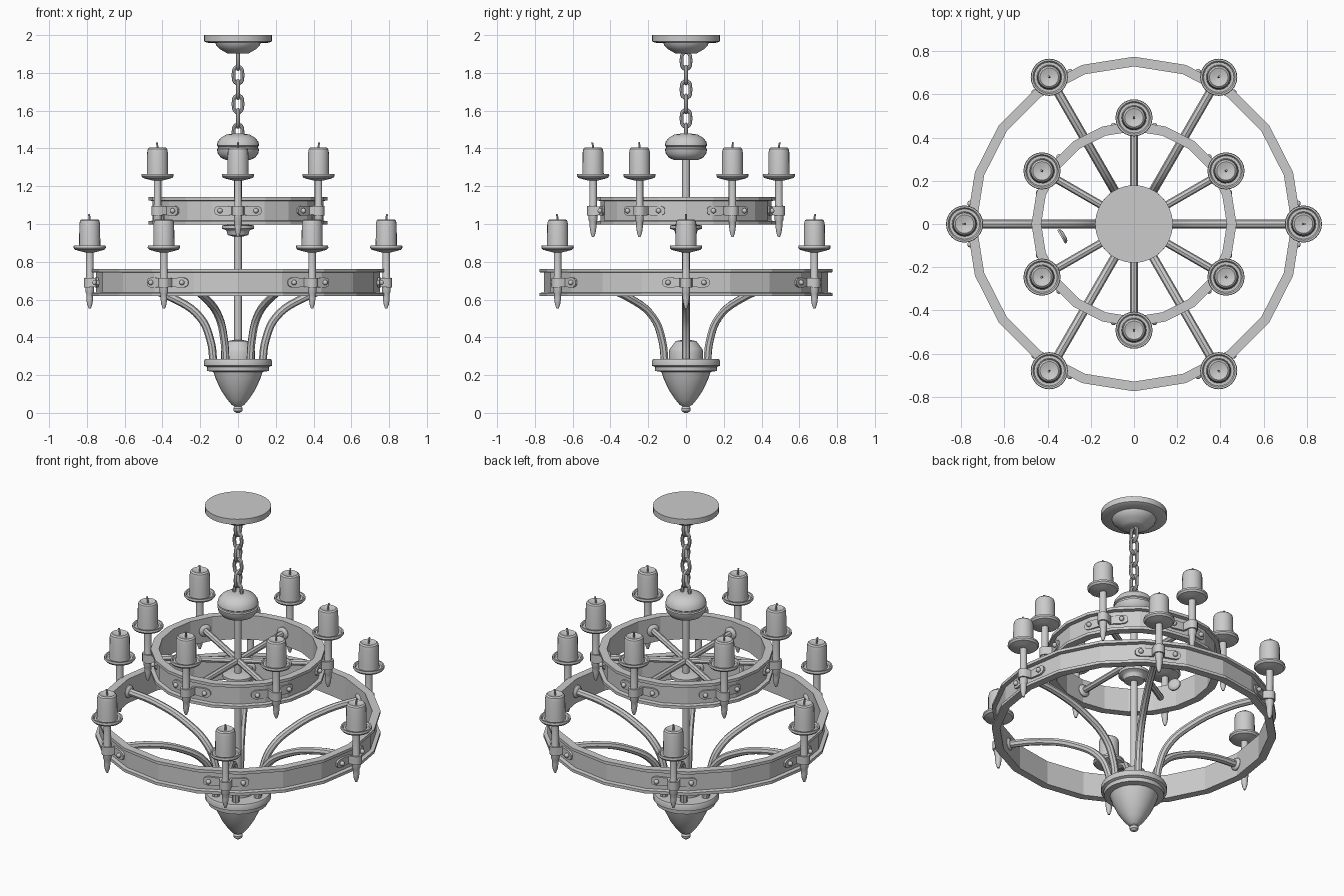
import bpy, bmesh
from math import sin, cos, pi, radians, asin, sqrt
from mathutils import Matrix, Vector

if "Cube" in bpy.data.objects:
    bpy.data.objects.remove(bpy.data.objects["Cube"])


def add(name, mesh, matrix=Matrix()):
    ob = bpy.data.objects.new(name, mesh)
    bpy.context.collection.objects.link(ob)
    ob.matrix_world = matrix
    return ob


def lathe_mesh(name, profile, seg=24, closed=False):
    # revolve (radius, z) points about z
    bm = bmesh.new()
    rows = [[bm.verts.new((r * cos(2 * pi * i / seg), r * sin(2 * pi * i / seg), z)) for i in range(seg)]
            for r, z in profile]
    pairs = list(zip(rows, rows[1:]))
    if closed:
        pairs.append((rows[-1], rows[0]))
    else:
        bm.faces.new(rows[0])
        bm.faces.new(rows[-1])
    for a, b in pairs:
        for i in range(seg):
            j = (i + 1) % seg
            bm.faces.new((a[i], a[j], b[j], b[i]))
    bmesh.ops.recalc_face_normals(bm, faces=bm.faces)
    me = bpy.data.meshes.new(name)
    bm.to_mesh(me)
    bm.free()
    return me


def tube_mesh(name, pts, rad, cyclic=False, smooth=True):
    cu = bpy.data.curves.new(name + "_path", 'CURVE')
    cu.dimensions = '3D'
    cu.bevel_depth = rad
    cu.bevel_resolution = 2
    cu.use_fill_caps = True
    cu.resolution_u = 5
    sp = cu.splines.new('BEZIER' if smooth else 'POLY')
    if smooth:
        sp.bezier_points.add(len(pts) - 1)
        for p, co in zip(sp.bezier_points, pts):
            p.co = co
            p.handle_left_type = p.handle_right_type = 'AUTO'
    else:
        sp.points.add(len(pts) - 1)
        for p, co in zip(sp.points, pts):
            p.co = (*co, 1)
    sp.use_cyclic_u = cyclic
    ob = add(name + "_path", cu)
    dg = bpy.context.evaluated_depsgraph_get()
    me = bpy.data.meshes.new_from_object(ob.evaluated_get(dg))
    me.name = name
    bpy.data.objects.remove(ob)
    return me


def bracket_mesh(name, ring_r, stem_r):
    # strap hugging the band and looping round the candle stem
    half = []
    for t, h in ((.125, .010), (.117, .020), (.10, .026), (.075, .026), (.05, .024), (.034, .023)):
        half.append((sqrt(ring_r ** 2 - t * t) + .006, t, h))
    for a in (80, 55, 28):
        half.append((stem_r + .031 * cos(radians(a)), .031 * sin(radians(a)), .025))
    path = half + [(stem_r + .031, 0, .025)] + [(x, -t, h) for x, t, h in reversed(half)]
    bm = bmesh.new()
    cols = [(bm.verts.new((x, t, -h)), bm.verts.new((x, t, h))) for x, t, h in path]
    for a, b in zip(cols, cols[1:]):
        bm.faces.new((a[0], a[1], b[1], b[0]))
    bmesh.ops.recalc_face_normals(bm, faces=bm.faces)
    bmesh.ops.solidify(bm, geom=bm.faces[:], thickness=.012)
    bmesh.ops.recalc_face_normals(bm, faces=bm.faces)
    # rivets
    for t in (-.095, .095):
        m = Matrix.Translation((sqrt(ring_r ** 2 - t * t) + .012, t, 0))
        bmesh.ops.create_uvsphere(bm, u_segments=10, v_segments=6, radius=.014, matrix=m)
    me = bpy.data.meshes.new(name)
    bm.to_mesh(me)
    bm.free()
    return me


# ceiling canopy
add("ceiling_canopy", lathe_mesh("canopy", [(.18, 2.0), (.18, 1.967), (.165, 1.96), (.12, 1.957), (.115, 1.945),
                                           (.095, 1.925), (.065, 1.908), (.055, 1.902)], 32))

# chain of alternating links
link_pts = []
for i in range(16):
    a = 2 * pi * i / 16
    link_pts.append((.024 * cos(a), 0, .032 * sin(a) + (.013 if sin(a) > 0.01 else -.013 if sin(a) < -.01 else 0)))
link = tube_mesh("chain_link", link_pts, .010, True, False)
for i in range(6):
    rot = Matrix.Rotation(pi / 2 if i % 2 == 0 else 0, 4, 'Z')
    add(f"chain_link_{i}", link, Matrix.Translation((0, 0, 1.865 - .0765 * i)) @ rot)

# top knob, central rod and middle hub
add("top_knob", lathe_mesh("knob", [(.03, 1.478), (.06, 1.474), (.09, 1.458), (.108, 1.435), (.112, 1.415), (.105, 1.41),
                                   (.105, 1.402), (.112, 1.398), (.108, 1.375), (.09, 1.35), (.06, 1.338)], 28))
add("central_rod", lathe_mesh("rod", [(.02, 1.36), (.02, .3)], 16))
add("middle_hub", lathe_mesh("hub", [(.03, 1.0), (.085, .992), (.085, .975), (.065, .968), (.06, .962),
                                    (.055, .942), (.03, .935)], 28))

# bottom hub with cone and finial
add("bottom_hub", lathe_mesh("bottom", [(.03, .385), (.055, .38), (.085, .34), (.09, .325), (.09, .285), (.175, .285),
                                       (.18, .275), (.18, .25), (.165, .244), (.163, .222), (.13, .217), (.118, .18),
                                       (.09, .12), (.058, .072), (.033, .042), (.018, .034), (.025, .024), (.023, .01),
                                       (.01, 0)], 28))

# candle assembly parts, heights relative to the band centre
stem = lathe_mesh("stem", [(.020, .175), (.020, .03), (.023, .02), (.023, -.05), (.018, -.06), (.018, -.085),
                           (.014, -.115), (.006, -.138)], 14)
cup = lathe_mesh("cup", [(.025, .160), (.05, .166), (.078, .174), (.086, .184), (.084, .196), (.076, .196),
                         (.070, .187), (.03, .187)], 24)
candle = lathe_mesh("candle", [(.058, .185), (.056, .205), (.055, .31), (.051, .328), (.043, .335), (.036, .333),
                               (.01, .325)], 20)
wick = tube_mesh("wick", [(0, 0, .32), (.001, 0, .345), (.005, 0, .362)], .005)
collar = lathe_mesh("collar", [(.036, 0), (.036, .008), (.03, .016), (.018, .02)], 16)

# tiers: name, band height, outer radius, candle radius, first angle
tiers = [("upper", 1.07, .475, .492, 30), ("lower", .69, .775, .785, 0)]
for name, z, R, S, start in tiers:
    inner, web = R - .045, R - .022
    # flanged band, flat twenty-sided
    add(name + "_band", lathe_mesh(name + "_band", [(inner, -.072), (R, -.072), (R, -.055), (web, -.052), (web, .052),
                                                    (R, .055), (R, .072), (inner, .072)], 20, True),
        Matrix.Translation((0, 0, z)))
    bracket = bracket_mesh(name + "_bracket", web, S)
    if name == "upper":
        arm = tube_mesh("upper_spoke", [(0, 0, 0), (inner + .01, 0, 0)], .018, False, False)
    else:
        arm = tube_mesh("lower_arm", [(.13, 0, -.42), (.145, 0, -.31), (.20, 0, -.185), (.34, 0, -.085),
                                      (.54, 0, -.02), (.735, 0, 0)], .021)
    for k in range(6):
        ang = start + 60 * k
        base = Matrix.Translation((0, 0, z)) @ Matrix.Rotation(radians(ang), 4, 'Z')
        at = base @ Matrix.Translation((S, 0, 0))
        add(f"{name}_stem_{k}", stem, at)
        add(f"{name}_cup_{k}", cup, at)
        add(f"{name}_candle_{k}", candle, at)
        add(f"{name}_wick_{k}", wick, at)
        add(f"{name}_bracket_{k}", bracket, base)
        add(f"{name}_arm_{k}", arm, base)
        face = Matrix.Translation((inner, 0, 0)) @ Matrix.Rotation(-pi / 2, 4, 'Y')
        # one upper collar has slipped off its spoke
        slip = Matrix.Translation((.035, .155, 0)) if name == "upper" and ang == 210 else Matrix()
        add(f"{name}_collar_{k}", collar, slip @ base @ face)

# smooth shading on everything except the faceted bands
bpy.ops.object.select_all(action='DESELECT')
done = set()
for ob in bpy.context.scene.objects:
    if "band" not in ob.name and ob.data.name not in done:
        done.add(ob.data.name)
        ob.select_set(True)
        bpy.context.view_layer.objects.active = ob
bpy.ops.object.shade_smooth_by_angle(angle=radians(35))
